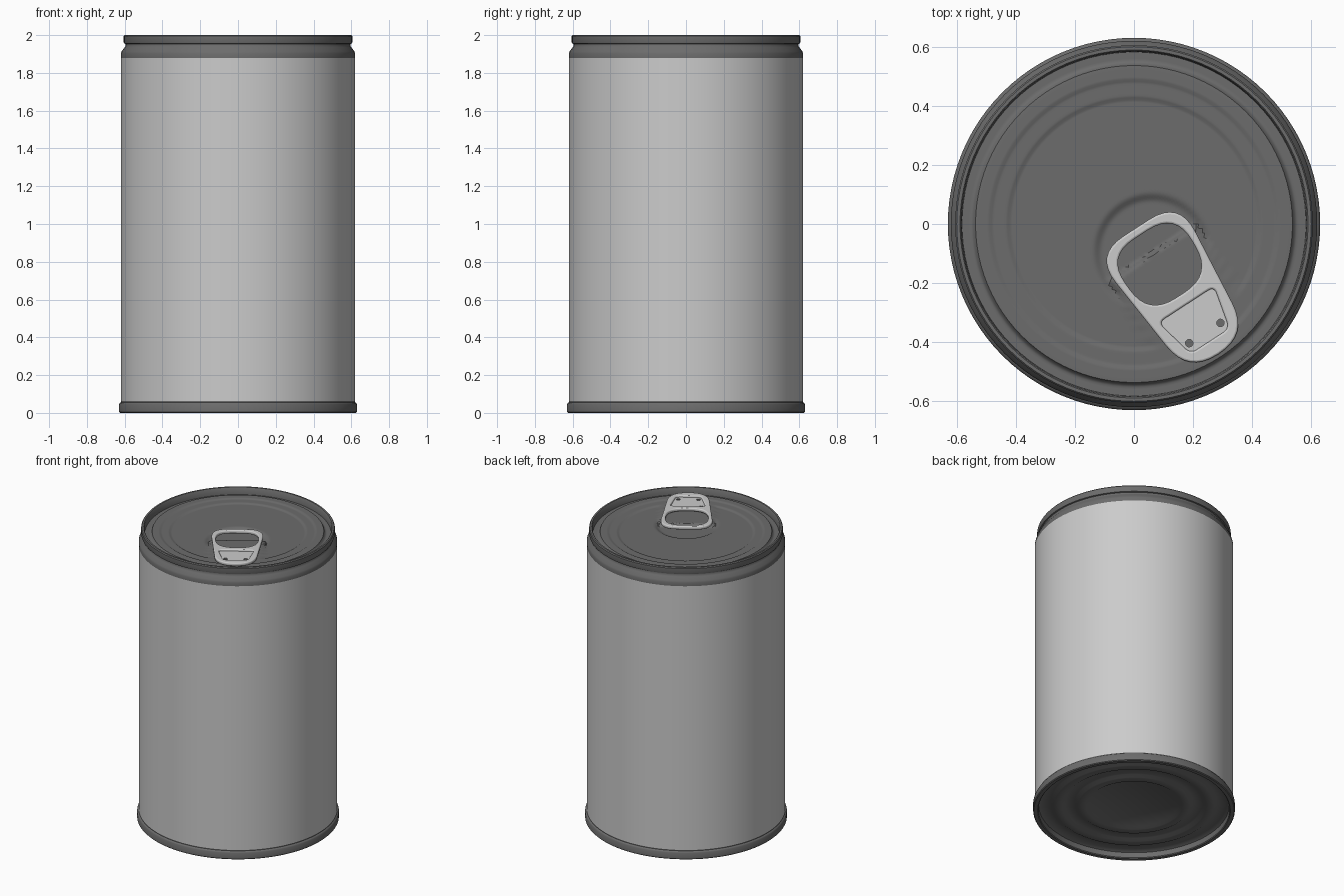
import bpy, bmesh, math
from mathutils import Vector

if "Cube" in bpy.data.objects:
    bpy.data.objects.remove(bpy.data.objects["Cube"])

SIDES = 96
TAB_ANGLE = math.radians(-57)      # direction of the pull tab on the lid


def material(name, v):
    m = bpy.data.materials.new(name)
    m.diffuse_color = (v, v, v, 1)
    m.use_nodes = True
    m.node_tree.nodes["Principled BSDF"].inputs["Base Color"].default_value = m.diffuse_color
    return m


DARK = material("dark steel", 0.15)
LIGHT = material("light grey", 0.6)


def finish(ob, angle=35):
    bpy.ops.object.select_all(action='DESELECT')
    ob.select_set(True)
    bpy.context.view_layer.objects.active = ob
    bpy.ops.object.shade_smooth_by_angle(angle=math.radians(angle))


def lathe(name, profile, mats, height=None):
    """Spin (r, z) points around z; height(x, y, z) may reshape the surface."""
    bm = bmesh.new()
    rings = []
    for r, z in profile:
        n = 1 if r < 1e-6 else SIDES
        ring = []
        for i in range(n):
            a = 2 * math.pi * i / SIDES
            x, y = r * math.cos(a), r * math.sin(a)
            ring.append(bm.verts.new((x, y, height(x, y, z) if height else z)))
        rings.append(ring)
    for a, b in zip(rings, rings[1:]):
        for i in range(SIDES):
            j = (i + 1) % SIDES
            if len(a) == 1:
                bm.faces.new((a[0], b[j], b[i]))
            else:
                bm.faces.new((a[i], a[j], b[j], b[i]))
    me = bpy.data.meshes.new(name)
    bm.to_mesh(me)
    bm.free()
    for m in mats:
        me.materials.append(m)
    ob = bpy.data.objects.new(name, me)
    bpy.context.collection.objects.link(ob)
    return ob


# Can: ringed base, bottom seam, wall, neck and top seam
can = lathe("can_body", [
    (0, .05), (.28, .05), (.30, .038), (.35, .038), (.37, .05), (.43, .05),
    (.45, .038), (.50, .038), (.52, .05), (.575, .05), (.595, .04), (.597, .005),
    (.602, 0), (.625, 0), (.63, .005), (.63, .045), (.626, .052), (.62, .056),
    (.62, .062), (.62, 1.88), (.62, 1.903), (.616, 1.914), (.60, 1.936),
    (.595, 1.944), (.595, 1.953), (.603, 1.956), (.605, 1.962), (.605, 1.994),
    (.60, 2), (.589, 2), (.585, 1.995), (.582, 1.95)], [DARK, LIGHT])
for p in can.data.polygons:
    if .1 < p.center.z < 1.87:     # the long wall carries the label
        p.material_index = 1
finish(can)


def step(a, b, t):
    t = min(1, max(0, (t - a) / (b - a)))
    return t * t * (3 - 2 * t)


D = Vector((math.cos(TAB_ANGLE), math.sin(TAB_ANGLE)))


def lid_height(x, y, z):
    r = math.hypot(x, y)
    u, v = x * D.x + y * D.y, -x * D.y + y * D.x
    h = 1.952 + .02 * (1 - step(.535, .548, r)) - .005 * (1 - step(.48, .49, r))
    # sunken panel, left raised below the tab
    tab_zone = step(.11, .125, u) * (1 - step(.165, .18, abs(v)))
    h -= .006 * (1 - step(.42, .43, r)) * (1 - tab_zone)
    # finger well around the ring of the tab
    e = math.hypot((u - .12) / .2, v / .195)
    return h - .014 * (1 - step(.88, 1.05, e)) * (1 - tab_zone)


# Lid
lid = lathe("lid", [(.583 * i / 75, 0) for i in range(76)], [DARK], lid_height)
lid.data.flip_normals()
if lid.data.polygons[0].normal.z < 0:
    lid.data.flip_normals()
finish(lid)


def rounded(corners, radius, n=8):
    """Round each polygon corner with a quadratic arc."""
    pts = []
    c = [Vector(p) for p in corners]
    for i, p in enumerate(c):
        a, b = c[i - 1] - p, c[(i + 1) % len(c)] - p
        s = p + a.normalized() * min(radius, a.length * .49)
        e = p + b.normalized() * min(radius, b.length * .49)
        for k in range(n + 1):
            t = k / n
            pts.append(s * (1 - t) ** 2 + p * 2 * t * (1 - t) + e * t * t)
    return pts


def trapezoid(u0, u1, w0, w1, radius):
    return rounded([(u0, -w0), (u1, -w1), (u1, w1), (u0, w0)], radius)


def circle(u, v, r):
    return [Vector((u + r * math.cos(k * math.pi / 6), v + r * math.sin(k * math.pi / 6)))
            for k in range(12)]


def plate(name, outlines, z, extrude, bevel):
    """Flat plate with holes, from closed outlines in the tab's own axes."""
    cu = bpy.data.curves.new(name, 'CURVE')
    cu.dimensions, cu.fill_mode = '2D', 'BOTH'
    cu.extrude, cu.bevel_depth, cu.bevel_resolution = extrude, bevel, 2
    cu.offset = -bevel
    for pts in outlines:
        s = cu.splines.new('POLY')
        s.points.add(len(pts) - 1)
        for q, p in zip(s.points, pts):
            q.co = (p.x, p.y, 0, 1)
        s.use_cyclic_u = True
    ob = bpy.data.objects.new(name, cu)
    bpy.context.collection.objects.link(ob)
    ob.location.z = z
    ob.rotation_euler.z = TAB_ANGLE
    bpy.ops.object.select_all(action='DESELECT')
    ob.select_set(True)
    bpy.context.view_layer.objects.active = ob
    bpy.ops.object.convert(target='MESH')
    ob = bpy.context.view_layer.objects.active
    ob.data.materials.clear()
    ob.data.materials.append(LIGHT)
    finish(ob)


# Pull tab: frame with finger hole, and a recessed nose plate with two holes
plate("pull_tab", [trapezoid(.015, .525, .172, .122, .12),
                   trapezoid(.043, .287, .138, .128, .11),
                   trapezoid(.325, .472, .112, .078, .025)], 1.984, .004, .007)
plate("tab_nose_plate", [trapezoid(.318, .48, .118, .084, .025),
                         circle(.44, -.063, .013), circle(.44, .063, .013)],
      1.981, .003, 0)
